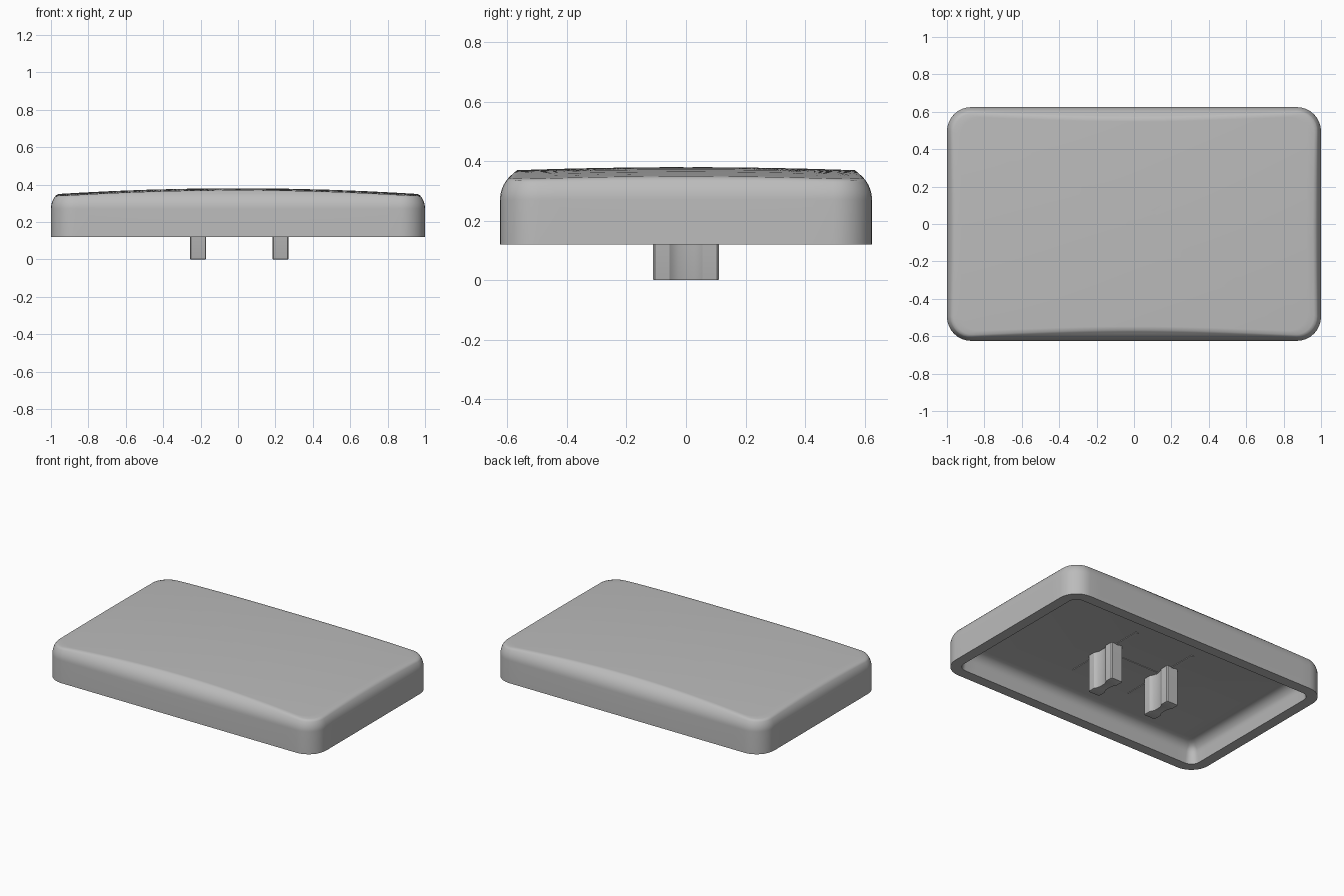
import bpy, bmesh, math

cube = bpy.data.objects.get("Cube")
if cube:
    bpy.data.objects.remove(cube)

HALF_X, HALF_Y, CORNER = 1.0, 0.625, 0.13
RIM_Z, FILLET_Z, FILLET_R = 0.12, 0.27, 0.11
CEILING_Z = 0.25

grey = bpy.data.materials.new("plain grey")
grey.use_nodes = True
colour = (0.5, 0.5, 0.5, 1)
grey.diffuse_color = colour
grey.node_tree.nodes["Principled BSDF"].inputs["Base Color"].default_value = colour


def finish(name, bm, angle=50):
    bmesh.ops.recalc_face_normals(bm, faces=bm.faces)
    mesh = bpy.data.meshes.new(name)
    bm.to_mesh(mesh)
    bm.free()
    mesh.materials.append(grey)
    obj = bpy.data.objects.new(name, mesh)
    bpy.context.collection.objects.link(obj)
    bpy.ops.object.select_all(action="DESELECT")
    obj.select_set(True)
    bpy.context.view_layer.objects.active = obj
    bpy.ops.object.shade_smooth_by_angle(angle=math.radians(angle))
    return obj


def outline(inset=0.0, arc_steps=8):
    """Rounded rectangle as (x, y, normal x, normal y), counterclockwise."""
    hx, hy = HALF_X - inset, HALF_Y - inset
    r = max(CORNER - inset, 0.03)
    corners = [(1, 1), (-1, 1), (-1, -1), (1, -1)]
    points = []
    for i, (sx, sy) in enumerate(corners):
        cx, cy = sx * (hx - r), sy * (hy - r)
        for k in range(arc_steps + 1):
            a = math.pi / 2 * (i + k / arc_steps)
            points.append((cx + r * math.cos(a), cy + r * math.sin(a), math.cos(a), math.sin(a)))
        # straight run towards the next corner
        nx, ny = corners[(i + 1) % 4]
        ex, ey = nx * (hx - r), ny * (hy - r)
        c, s = math.cos(a), math.sin(a)
        steps = 24 if i % 2 == 0 else 14
        for k in range(1, steps):
            t = k / steps
            points.append((cx + (ex - cx) * t + r * c, cy + (ey - cy) * t + r * s, c, s))
    return points


def crown(x, y):
    """Height of the gently domed top."""
    return 0.38 - 0.033 * x * x - 0.01 * (y / 0.56) ** 2


def flat_ring(inset, z):
    return [(x, y, z) for x, y, _, _ in outline(inset)]


def fillet_ring(fraction):
    """Rounded shoulder, cut off where it meets the domed top."""
    ring = []
    for x, y, nx, ny in outline():
        top = crown(x - 0.05 * nx, y - 0.05 * ny)
        a = fraction * math.asin((top - FILLET_Z) / FILLET_R * 0.92)
        d = FILLET_R * (1 - math.cos(a))
        ring.append((x - nx * d, y - ny * d, FILLET_Z + FILLET_R * math.sin(a)))
    return ring


# Hollow cap: ceiling, inner wall, rim, outer wall, shoulder, domed top
rings = []
for k in range(7):
    a = math.pi / 2 * k / 6
    rings.append(flat_ring(0.15 - 0.07 * math.sin(a), CEILING_Z - 0.07 * (1 - math.cos(a))))
rings += [flat_ring(0.07, RIM_Z), flat_ring(0, RIM_Z), flat_ring(0, FILLET_Z)]
rings += [fillet_ring(k / 8) for k in range(1, 9)]
edge = rings[-1]
for s in (0.985, 0.95, 0.85, 0.7, 0.5, 0.3, 0.12):
    rings.append([(x * s, y * s, crown(x * s, y * s)) for x, y, _ in edge])

bm = bmesh.new()
loops = [[bm.verts.new(p) for p in ring] for ring in rings]
count = len(loops[0])
for low, high in zip(loops, loops[1:]):
    for i in range(count):
        j = (i + 1) % count
        bm.faces.new((low[i], low[j], high[j], high[i]))
bm.faces.new(loops[0])
bm.faces.new(loops[-1])
finish("cap_shell", bm)

# Two grooved mounting posts
half = [(0.043, -0.105), (0.043, -0.055), (0.036, -0.045), (0.028, -0.025),
        (0.028, 0.025), (0.036, 0.045), (0.043, 0.055), (0.043, 0.105), (0.038, 0.111)]
profile = [(0.038, -0.111)] + half
profile += [(-x, -y) for x, y in profile]
for name, px in (("left_post", 0.227), ("right_post", -0.213)):
    bm = bmesh.new()
    base = bm.faces.new([bm.verts.new((px + x, y, 0)) for x, y in profile])
    grown = bmesh.ops.extrude_face_region(bm, geom=[base])["geom"]
    top = [v for v in grown if isinstance(v, bmesh.types.BMVert)]
    bmesh.ops.translate(bm, verts=top, vec=(0, 0, CEILING_Z + 0.02))
    rim = [e for e in bm.edges if all(v.co.z < 0.001 for v in e.verts)]
    bmesh.ops.bevel(bm, geom=rim, offset=0.004, segments=2, affect="EDGES", profile=0.5)
    finish(name, bm, 30)

# Shallow ribs on the ceiling around the posts
for name, x, sx, sy in (("left_rib", 0.227, 0.02, 0.6), ("right_rib", -0.213, 0.02, 0.6),
                        ("cross_rib", 0.007, 0.44, 0.02)):
    bm = bmesh.new()
    bmesh.ops.create_cube(bm, size=1)
    for v in bm.verts:
        v.co = (x + v.co.x * sx, v.co.y * sy, CEILING_Z + v.co.z * 0.008)
    finish(name, bm, 30)
